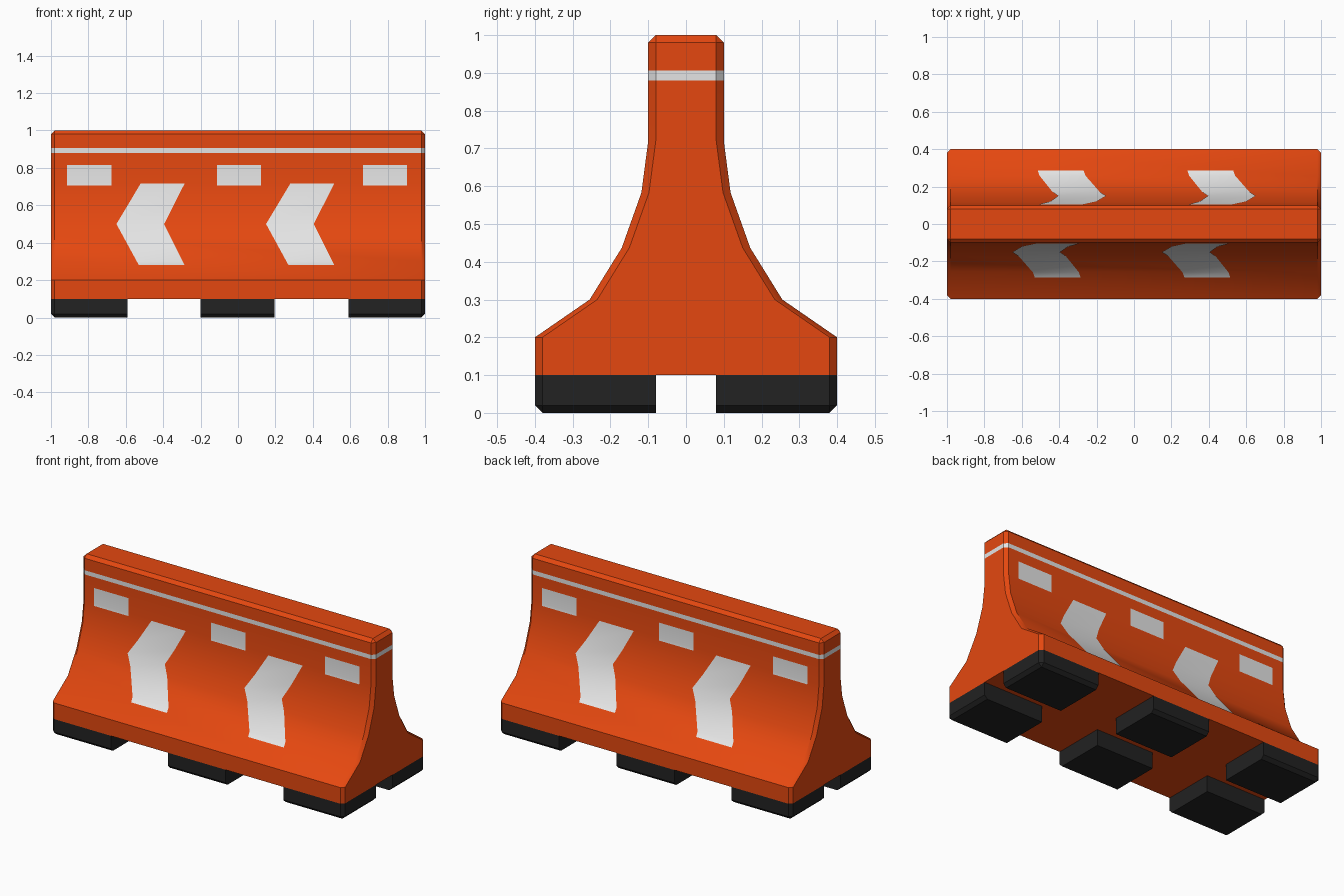
import bpy, bmesh, math
from mathutils import Vector

if "Cube" in bpy.data.objects:
    bpy.data.objects.remove(bpy.data.objects["Cube"])


def material(name, rgb):
    m = bpy.data.materials.new(name)
    m.diffuse_color = (*rgb, 1)
    m.use_nodes = True
    m.node_tree.nodes["Principled BSDF"].inputs["Base Color"].default_value = m.diffuse_color
    return m


ORANGE = material("orange plastic", (0.78, 0.064, 0.005))
WHITE = material("white reflective", (0.78, 0.78, 0.78))
BLACK = material("black rubber", (0.016, 0.016, 0.016))

# Half profile (y, z) from the bottom lip to the top chamfer
PROFILE = [(0.4, 0.1), (0.4, 0.2), (0.255, 0.3), (0.17, 0.437), (0.118, 0.583),
           (0.1, 0.72), (0.1, 0.98), (0.08, 1.0)]
BEVEL = 0.02


def finish(bm, name, mats):
    """Smooth shading with sharp edges above 30 degrees."""
    for f in bm.faces:
        f.smooth = True
    for e in bm.edges:
        e.smooth = len(e.link_faces) == 2 and e.calc_face_angle(0) < math.radians(30)
    me = bpy.data.meshes.new(name)
    bm.to_mesh(me)
    bm.free()
    for m in mats:
        me.materials.append(m)
    ob = bpy.data.objects.new(name, me)
    bpy.context.collection.objects.link(ob)
    return ob


def interp(points, z):
    """Value at height z along a list of (value, z)."""
    for (a, z0), (b, z1) in zip(points, points[1:]):
        if z0 <= z <= z1 and z1 > z0:
            return a + (b - a) * (z - z0) / (z1 - z0)
    return points[-1][0]


# Barrier body: lofted profile with chamfered ends
bm = bmesh.new()
inner = [(max(y - BEVEL, 0.08), min(z, 1 - BEVEL)) for y, z in PROFILE]
rings = []
for x, half in ((-1, inner), (-1 + BEVEL, PROFILE), (1 - BEVEL, PROFILE), (1, inner)):
    loop = half + [(-y, z) for y, z in reversed(half)]
    rings.append([bm.verts.new((x, y, z)) for y, z in loop])
n = len(rings[0])
for a, b in zip(rings, rings[1:]):
    for i in range(n):
        j = (i + 1) % n
        bm.faces.new((a[i], a[j], b[j], b[i]))
bm.faces.new(rings[0])
bm.faces.new(rings[-1])
bmesh.ops.remove_doubles(bm, verts=bm.verts[:], dist=1e-5)
bmesh.ops.recalc_face_normals(bm, faces=bm.faces[:])

# White band all the way round
for z in (0.88, 0.906):
    bmesh.ops.bisect_plane(bm, geom=bm.verts[:] + bm.edges[:] + bm.faces[:],
                           plane_co=(0, 0, z), plane_no=(0, 0, 1))
for f in bm.faces:
    zs = [v.co.z for v in f.verts]
    f.material_index = int(min(zs) > 0.879 and max(zs) < 0.907)
finish(bm, "barrier_body", [ORANGE, WHITE])


# Painted markings: thin sheets that follow the profile
def marking(name, left, right, side):
    """left and right are (x, z) edges from bottom to top; side -1 front, 1 back."""
    z0, z1 = left[0][1], left[-1][1]
    zs = sorted({z0, z1, *(z for _, z in left + right + PROFILE if z0 < z < z1)})
    bm = bmesh.new()
    rows = []
    for z in zs:
        y = -interp(PROFILE, z) - 0.003
        rows.append([bm.verts.new((x * -side, y * -side, z))
                     for x in (interp(left, z), interp(right, z))])
    for a, b in zip(rows, rows[1:]):
        bm.faces.new((a[0], a[1], b[1], b[0]))
    finish(bm, name, [WHITE])


for side, label in ((-1, "front"), (1, "back")):
    for i, x in enumerate((-0.65, 0.15)):
        marking(f"{label}_arrow_{i + 1}",
                [(x + 0.12, 0.28), (x, 0.5), (x + 0.13, 0.717)],
                [(x + 0.365, 0.28), (x + 0.255, 0.5), (x + 0.365, 0.717)], side)
    for i, x in enumerate((-0.795, 0.005, 0.785)):
        marking(f"{label}_reflector_{i + 1}",
                [(x - 0.118, 0.705), (x - 0.118, 0.815)],
                [(x + 0.118, 0.705), (x + 0.118, 0.815)], side)

# Rubber feet: boxes chamfered only on the outer edges
for i, (x0, x1) in enumerate(((-1, -0.59), (-0.2, 0.195), (0.59, 1))):
    for y0, y1, label in ((-0.4, -0.08, "front"), (0.08, 0.4, "back")):
        bm = bmesh.new()
        bmesh.ops.create_cube(bm, size=1)
        for v in bm.verts:
            v.co = Vector((x1 if v.co.x > 0 else x0, y1 if v.co.y > 0 else y0,
                           0.1 if v.co.z > 0 else 0))
        outer = []
        for e in bm.edges:
            m = (e.verts[0].co + e.verts[1].co) / 2
            on = (abs(m.x) > 0.999, abs(m.y) > 0.399, m.z < 0.001)
            if sum(on) >= 2:
                outer.append(e)
        bmesh.ops.bevel(bm, geom=outer, offset=BEVEL, segments=1, affect='EDGES')
        finish(bm, f"{label}_foot_{i + 1}", [BLACK])
